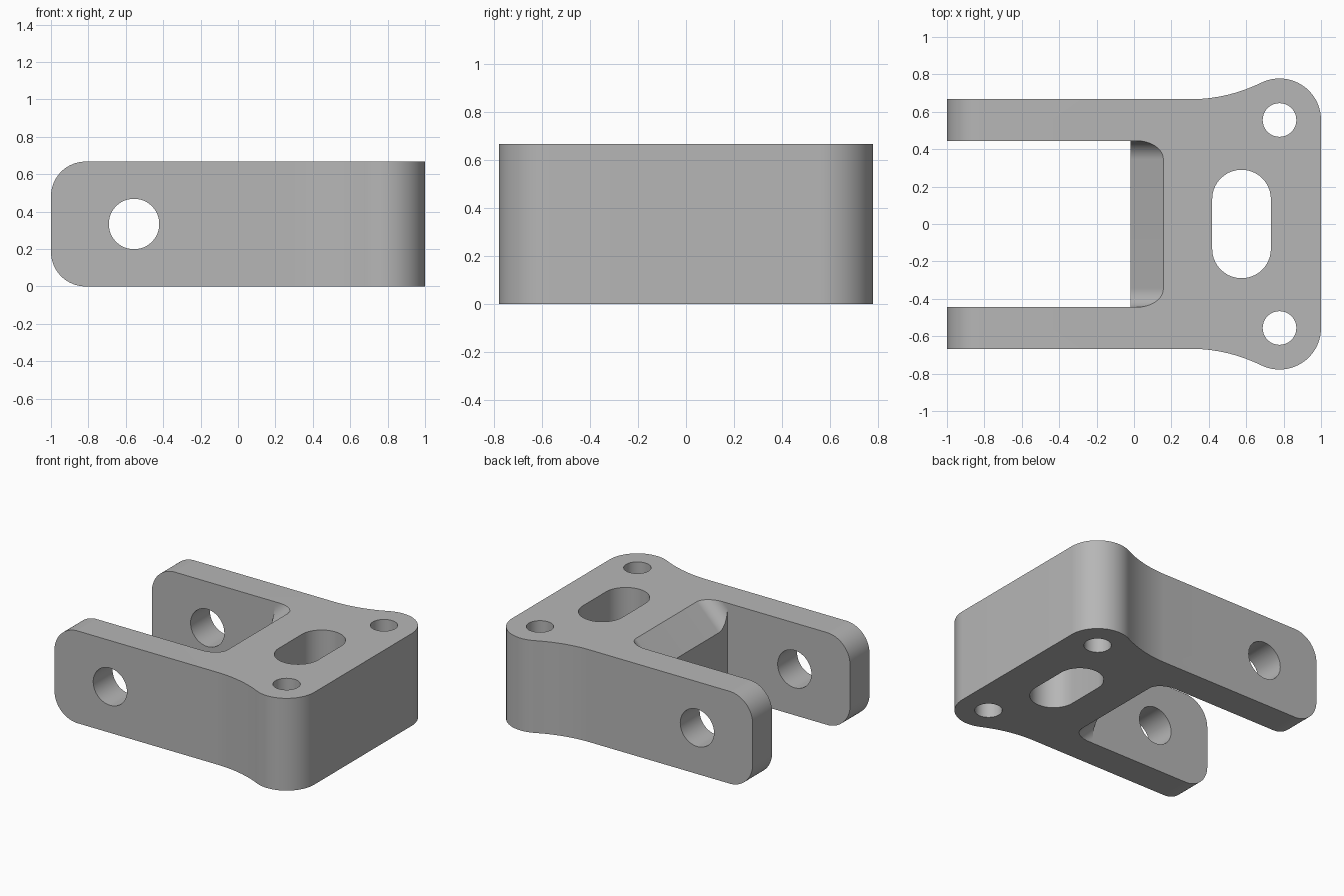
import bpy, bmesh
from math import cos, sin, pi, atan2

cube = bpy.data.objects.get("Cube")
if cube:
    bpy.data.objects.remove(cube)

HEIGHT = 0.667
MID = HEIGHT / 2
LEG_IN, LEG_OUT = 0.445, 0.667

grey = bpy.data.materials.new("machined grey")
grey.use_nodes = True
colour = (0.47, 0.47, 0.47, 1)
grey.diffuse_color = colour
grey.node_tree.nodes["Principled BSDF"].inputs["Base Color"].default_value = colour


def arc(cx, cy, rx, ry, a0, a1, n=20):
    """Points along an elliptical arc, ends included."""
    return [(cx + rx * cos(a0 + (a1 - a0) * i / n),
             cy + ry * sin(a0 + (a1 - a0) * i / n)) for i in range(n + 1)]


def prism(name, pts, lo, hi, axis="z", shift=0.0):
    """Extrude a closed profile along z or y; shift slides the far end in x."""
    bm = bmesh.new()
    place = (lambda u, v, w: (u, v, w)) if axis == "z" else (lambda u, v, w: (u, w, v))
    a = [bm.verts.new(place(u, v, lo)) for u, v in pts]
    b = [bm.verts.new(place(u + shift, v, hi)) for u, v in pts]
    bm.faces.new(a)
    bm.faces.new(b)
    for i in range(len(pts)):
        j = (i + 1) % len(pts)
        bm.faces.new((a[i], a[j], b[j], b[i]))
    bmesh.ops.recalc_face_normals(bm, faces=bm.faces)
    mesh = bpy.data.meshes.new(name)
    bm.to_mesh(mesh)
    bm.free()
    mesh.materials.append(grey)
    obj = bpy.data.objects.new(name, mesh)
    bpy.context.collection.objects.link(obj)
    return obj


def combine(target, tool, operation="DIFFERENCE"):
    """Apply a boolean and discard the tool."""
    tool.hide_render = True
    mod = target.modifiers.new("cut", "BOOLEAN")
    mod.operation, mod.solver, mod.object = operation, "EXACT", tool
    bpy.ops.object.select_all(action="DESELECT")
    bpy.context.view_layer.objects.active = target
    target.select_set(True)
    bpy.ops.object.modifier_apply(modifier=mod.name)
    bpy.data.objects.remove(tool)


# Plan outline: straight legs flaring through a concave arc into round lugs
LUG_X, LUG_Y, LUG_R = 0.778, 0.556, 0.222
FLARE_X, FLARE_R = 0.3, 0.858
flare_y = LEG_OUT + FLARE_R
tangent = atan2(flare_y - LUG_Y, FLARE_X - LUG_X)
half = arc(LUG_X, LUG_Y, LUG_R, LUG_R, 0, tangent, 28)
half += arc(FLARE_X, flare_y, FLARE_R, FLARE_R, tangent - pi, -pi / 2, 16)[1:]
half.append((-1.1, LEG_OUT))
outline = half + [(x, -y) for x, y in reversed(half)]
bracket = prism("clevis_bracket", outline, -0.1, 0.8)

# Side profile rounds the leg ends and trims the height
R = 0.185
side = arc(-1 + R, HEIGHT - R, R, R, pi / 2, pi) + arc(-1 + R, R, R, R, pi, 1.5 * pi)
side += [(1.1, 0), (1.1, HEIGHT)]
combine(bracket, prism("side_profile", side, -1, 1, "y"), "INTERSECT")

# Gap between the legs
WALL = -0.02
gap = [(-1.2, -LEG_IN), (WALL, -LEG_IN), (WALL, LEG_IN), (-1.2, LEG_IN)]
combine(bracket, prism("leg_gap", gap, -0.2, 0.9))

# Sloped reliefs with rounded corners above and below the gap wall
DEPTH, RX, RY = 0.177, 0.14, 0.1
w = LEG_IN - 0.0005
relief = [(-0.3, -w)] + arc(WALL - RX, -w + RY, RX, RY, -pi / 2, 0)
relief += arc(WALL - RX, w - RY, RX, RY, 0, pi / 2) + [(-0.3, w)]
for start, way in ((HEIGHT - DEPTH, 1), (DEPTH, -1)):
    run = DEPTH + 0.06
    combine(bracket, prism("relief", relief, start, start + way * run, shift=run))

# Slot and bolt holes through the base
SX, SY, SR = 0.575, 0.29, 0.157
slot = arc(SX, SY - SR, SR, SR, 0, pi) + arc(SX, SR - SY, SR, SR, pi, 2 * pi)
combine(bracket, prism("base_slot", slot, -0.2, 0.9))
for sign in (1, -1):
    hole = arc(LUG_X, sign * LUG_Y, 0.09, 0.09, 0, 2 * pi, 40)[:-1]
    combine(bracket, prism("bolt_hole", hole, -0.2, 0.9))

# Pin hole through both legs
pin = arc(-0.556, MID, 0.135, 0.135, 0, 2 * pi, 48)[:-1]
combine(bracket, prism("pin_hole", pin, -1, 1, "y"))

bpy.ops.object.shade_smooth_by_angle(angle=0.5)
